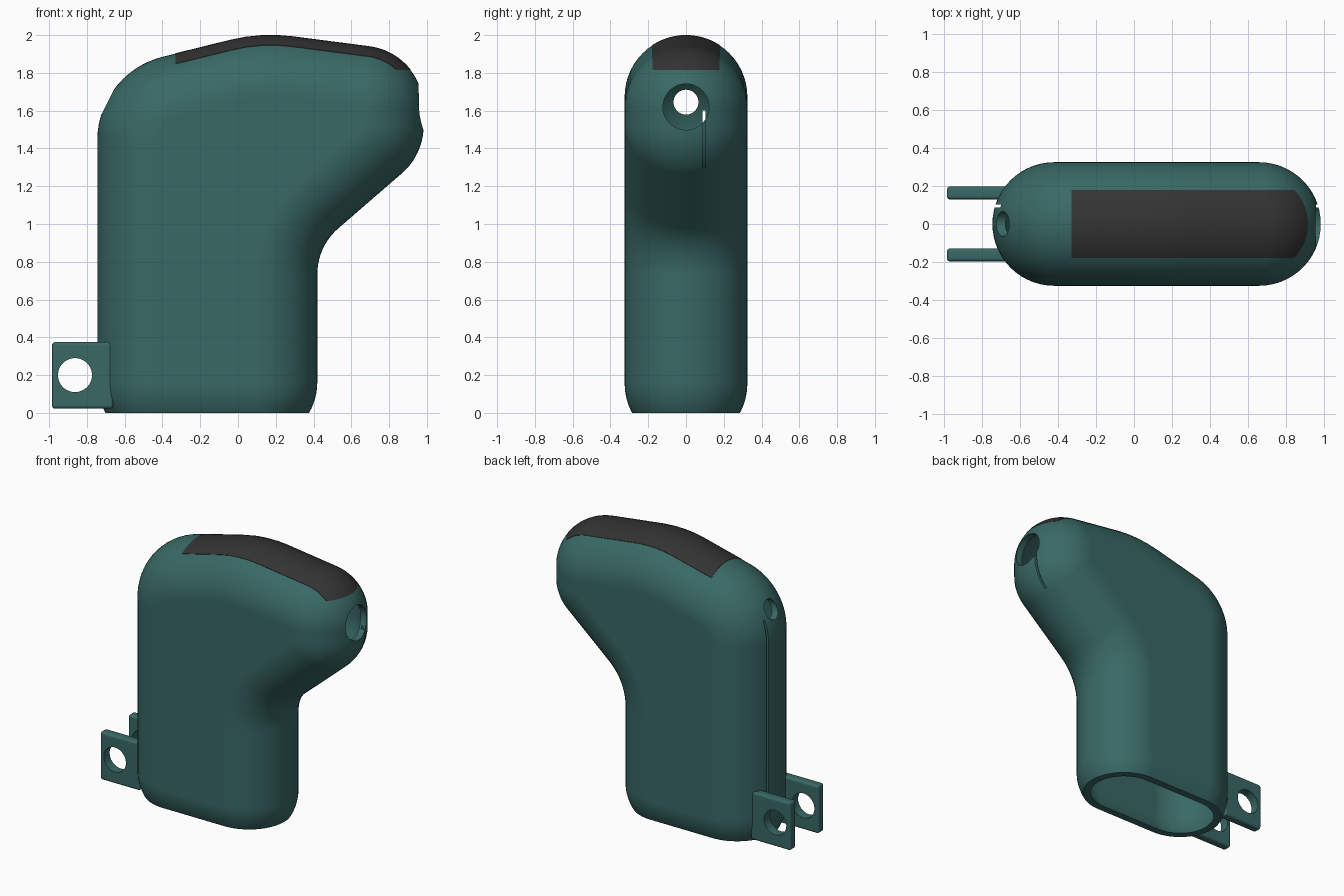
import bpy, bmesh, math
from mathutils import Vector, Matrix

if "Cube" in bpy.data.objects:
    bpy.data.objects.remove(bpy.data.objects["Cube"])

R = 0.325      # half thickness and edge rounding of the body
WALL = 0.045
# Side outline corners: x, z, fillet radius (clockwise)
OUTLINE = [(-0.745, -0.17, 0.335), (-0.745, 1.80, 0.455), (0.123, 2.0135, 0.9),
           (0.983, 1.902, 0.33), (0.983, 1.368, 0.335), (0.42, 0.881, 0.32),
           (0.42, -0.17, 0.335)]


def material(name, color):
    m = bpy.data.materials.new(name)
    m.diffuse_color = color
    m.use_nodes = True
    m.node_tree.nodes["Principled BSDF"].inputs["Base Color"].default_value = m.diffuse_color
    return m


def make(name, bm):
    bmesh.ops.recalc_face_normals(bm, faces=bm.faces)
    me = bpy.data.meshes.new(name)
    bm.to_mesh(me)
    bm.free()
    ob = bpy.data.objects.new(name, me)
    bpy.context.collection.objects.link(ob)
    return ob


def rounded_outline():
    """Outline points with their outward normals."""
    out, n = [], len(OUTLINE)
    for i in range(n):
        a, b, c = (Vector(OUTLINE[k % n][:2]) for k in (i - 1, i, i + 1))
        r = OUTLINE[i][2]
        d1, d2 = (b - a).normalized(), (c - b).normalized()
        turn = math.atan2(d1.x * d2.y - d1.y * d2.x, d1.dot(d2))
        s = 1 if turn < 0 else -1
        n1 = Vector((-d1.y, d1.x))
        center = b - d1 * r * math.tan(abs(turn) / 2) - n1 * r * s
        steps = max(4, round(abs(turn) / math.radians(5)))
        for k in range(steps + 1):
            nn = Matrix.Rotation(turn * k / steps, 2) @ n1
            out.append((center + nn * r * s, nn))
    return out


def pillow(name, radius, steps=28):
    """Outline core swept by a half circle of the given radius, flat sides."""
    bm = bmesh.new()
    rings = []
    prof = rounded_outline()
    for k in range(steps + 1):
        t = -math.pi / 2 + math.pi * k / steps
        ring = []
        for p, n in prof:
            q = p + n * (radius * math.cos(t) - R)
            ring.append(bm.verts.new((q.x, radius * math.sin(t), q.y)))
        rings.append(ring)
    m = len(prof)
    for r0, r1 in zip(rings, rings[1:]):
        for i in range(m):
            j = (i + 1) % m
            bm.faces.new((r0[i], r0[j], r1[j], r1[i]))
    bm.faces.new(rings[0])
    bm.faces.new(rings[-1])
    return make(name, bm)


def box(name, x, y, z, bevel=0):
    bm = bmesh.new()
    bmesh.ops.create_cube(bm, size=1)
    for v in bm.verts:
        v.co = [(a[0] + a[1]) / 2 + c * (a[1] - a[0]) for a, c in zip((x, y, z), v.co)]
    if bevel:
        bmesh.ops.bevel(bm, geom=bm.edges[:], offset=bevel, segments=4,
                        profile=0.5, affect='EDGES')
    return make(name, bm)


def rod(name, loc, radius, length, axis):
    bm = bmesh.new()
    rot = Matrix.Rotation(math.pi / 2, 4, axis)
    bmesh.ops.create_cone(bm, cap_ends=True, segments=48, radius1=radius, radius2=radius,
                          depth=length, matrix=Matrix.Translation(loc) @ rot)
    return make(name, bm)


def boolean(ob, other, op='DIFFERENCE'):
    mod = ob.modifiers.new("cut", 'BOOLEAN')
    mod.operation, mod.object, mod.solver = op, other, 'EXACT'
    bpy.context.view_layer.objects.active = ob
    bpy.ops.object.modifier_apply(modifier=mod.name)
    bpy.data.objects.remove(other)


def finish(ob, mat):
    ob.data.materials.clear()
    ob.data.materials.append(mat)
    for p in ob.data.polygons:
        p.material_index = 0
    bpy.ops.object.select_all(action='DESELECT')
    ob.select_set(True)
    bpy.context.view_layer.objects.active = ob
    bpy.ops.object.shade_smooth_by_angle(angle=math.radians(30))
    mod = ob.modifiers.new("normals", 'WEIGHTED_NORMAL')
    mod.keep_sharp = True


teal = material("teal", (0.04, 0.14, 0.13, 1))
dark = material("dark_grip", (0.033, 0.033, 0.033, 1))

# Hollow body, open at the bottom
body = pillow("body_shell", R)
boolean(body, pillow("cavity", R - WALL))
boolean(body, box("floor_cut", (-2, 2), (-1, 1), (-1, 0)))

# Nose opening and rear cable hole
boolean(body, rod("nose_cut", (0.98, 0, 1.62), 0.122, 0.5, 'Y'))
boolean(body, rod("rear_cut", (-0.72, 0, 1.645), 0.066, 0.4, 'Y'))

# Rear slit through the wall, shallow groove under the nose
boolean(body, box("rear_slit", (-0.9, -0.55), (0.088, 0.103), (-0.1, 1.6)))
groove = box("nose_groove", (0.75, 1.1), (0.088, 0.103), (1.3, 1.6))
boolean(groove, pillow("groove_limit", R - 0.03))
boolean(body, groove)
finish(body, teal)

# Dark grip strip along the top
grip = pillow("top_grip", R + 0.002)
boolean(grip, pillow("grip_inner", R - 0.03))
boolean(grip, box("grip_area", (-0.33, 1.2), (-0.178, 0.178), (1.815, 2.2)), 'INTERSECT')
finish(grip, dark)

# Pair of mounting tabs with holes at the lower back
for side, name in ((1, "mount_tab_left"), (-1, "mount_tab_right")):
    y = 0.163 * side
    tab = box(name, (-0.985, -0.66), (y - 0.034, y + 0.034), (0.022, 0.375), 0.018)
    boolean(tab, rod("tab_cut", (-0.863, y, 0.2), 0.09, 0.3, 'X'))
    finish(tab, teal)
